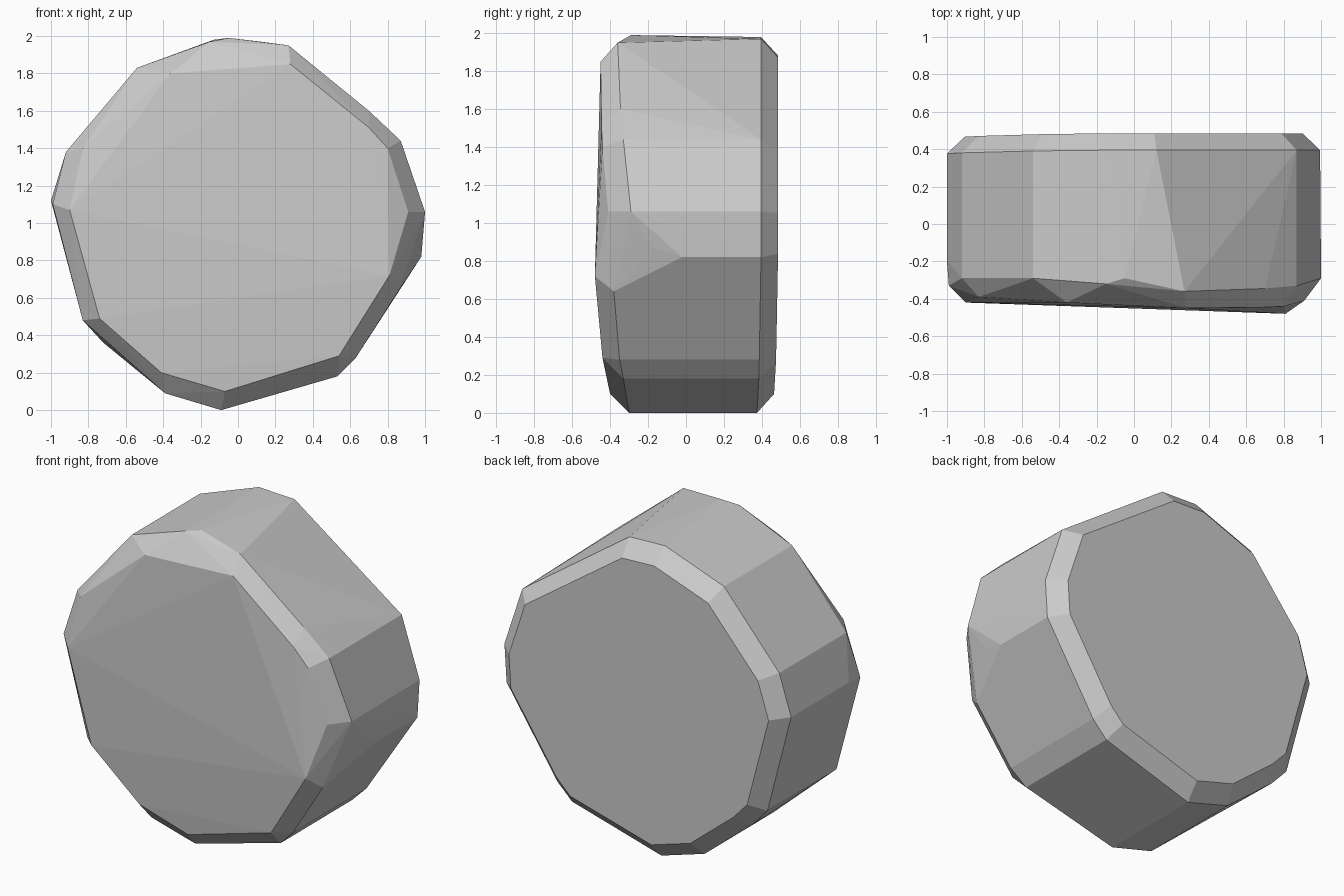
import bpy, bmesh, math

# Back outline (x, z) and its inset face
back = [(0.87, 1.44), (0.12, 1.97), (-0.13, 1.98), (-0.54, 1.83), (-0.92, 1.38),
        (-1.0, 1.12), (-0.83, 0.48), (-0.72, 0.36), (-0.39, 0.09), (-0.09, 0.0),
        (0.53, 0.18), (0.63, 0.28), (0.98, 0.82), (0.995, 1.06)]

# Front outer edge (x, y, z), uneven where the stone is chipped
front_edge = [(0.27, -0.36, 1.95), (0.70, -0.345, 1.60), (0.87, -0.33, 1.44),
              (1.0, -0.29, 1.06), (0.97, -0.17, 0.87), (0.98, -0.02, 0.82),
              (0.86, -0.38, 0.64), (0.63, -0.35, 0.28), (0.53, -0.33, 0.18),
              (-0.09, -0.30, 0.0), (-0.39, -0.31, 0.09), (-0.83, -0.32, 0.48),
              (-0.99, -0.33, 1.10), (-1.0, -0.20, 1.12), (-0.92, -0.29, 1.38),
              (-0.54, -0.29, 1.83), (-0.15, -0.32, 1.97), (-0.05, -0.29, 1.99)]

# Front face rim (x, y, z)
front_face = [(0.28, -0.45, 1.85), (0.70, -0.445, 1.51), (0.80, -0.44, 1.40),
              (0.91, -0.41, 1.06), (0.81, -0.48, 0.72), (0.54, -0.44, 0.29),
              (-0.07, -0.40, 0.10), (-0.41, -0.40, 0.20), (-0.74, -0.41, 0.49),
              (-0.90, -0.42, 1.07), (-0.83, -0.39, 1.40), (-0.36, -0.42, 1.80)]


def back_y(x, z):
    return min(0.485, 0.477 + 0.012 * x + 0.012 * (z - 1))


points = front_edge + front_face
for x, z in back:
    points.append((x, back_y(x, z) - 0.09, z))
    points.append((x * 0.905, back_y(x, z), 1 + (z - 1) * 0.9))

# Faceted stone: hull around the rims
bm = bmesh.new()
for p in points:
    bm.verts.new(p)
hull = bmesh.ops.convex_hull(bm, input=bm.verts[:])
loose = {g for g in hull["geom_interior"] + hull["geom_unused"]
         if isinstance(g, bmesh.types.BMVert)}
bmesh.ops.delete(bm, geom=list(loose), context='VERTS')
bmesh.ops.dissolve_limit(bm, angle_limit=math.radians(1), verts=bm.verts[:], edges=bm.edges[:])
bmesh.ops.recalc_face_normals(bm, faces=bm.faces[:])
mesh = bpy.data.meshes.new("round_stone")
bm.to_mesh(mesh)
bm.free()
bpy.context.collection.objects.link(bpy.data.objects.new("round_stone", mesh))
